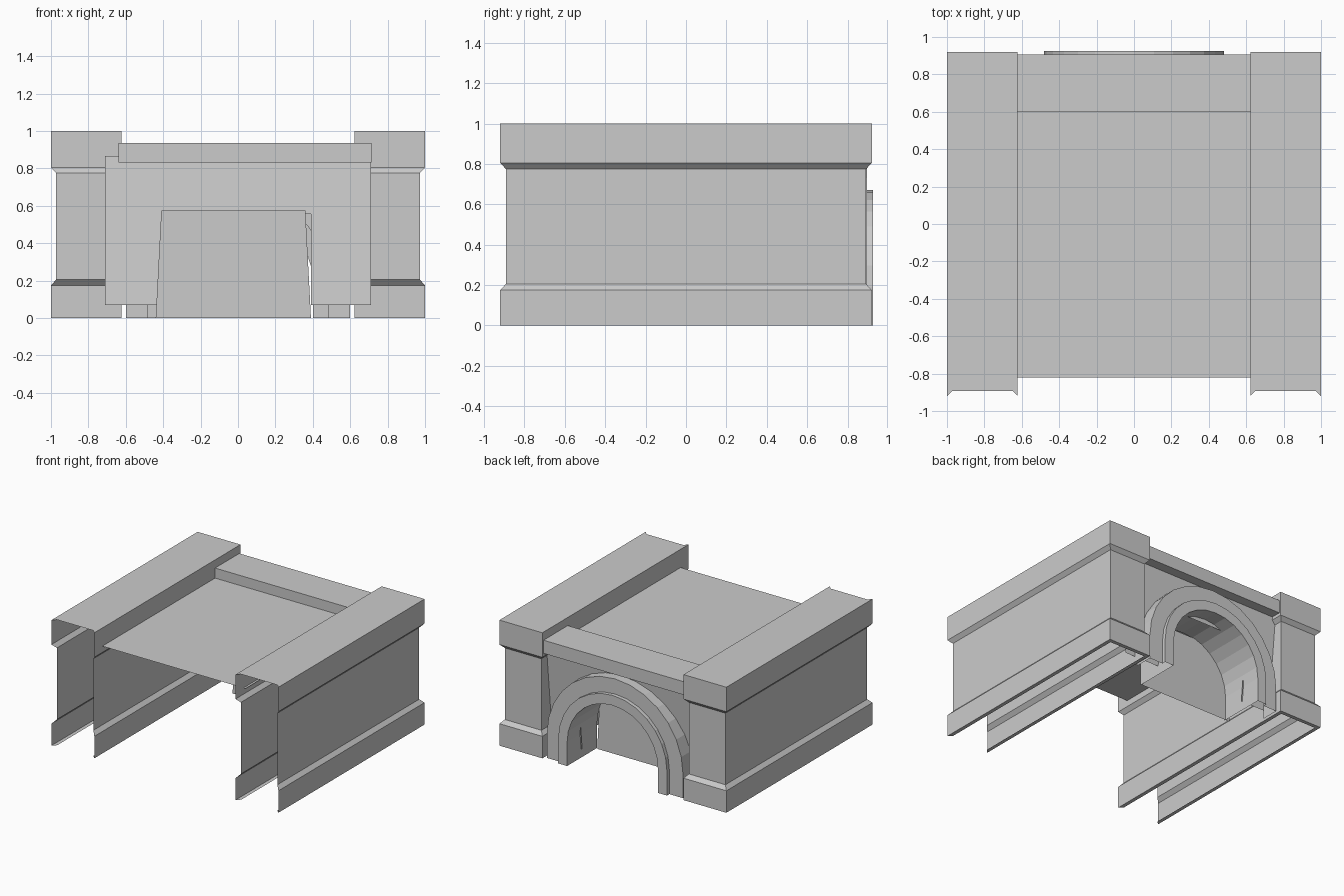
import bpy, bmesh
from math import pi, cos, sin

if "Cube" in bpy.data.objects:
    bpy.data.objects.remove(bpy.data.objects["Cube"])


def make(name, verts, faces, recalc=False):
    me = bpy.data.meshes.new(name)
    me.from_pydata(verts, [], faces)
    if recalc:
        bm = bmesh.new()
        bm.from_mesh(me)
        bmesh.ops.recalc_face_normals(bm, faces=bm.faces)
        bm.to_mesh(me)
        bm.free()
    ob = bpy.data.objects.new(name, me)
    bpy.context.collection.objects.link(ob)
    return ob


def arch(radius, y, stilt=0.19, segs=14):
    # stilted round arch outline, from foot to foot
    pts = [(radius, y, 0)]
    pts += [(radius * cos(pi * i / segs), y, stilt + radius * sin(pi * i / segs))
            for i in range(segs + 1)]
    return pts + [(-radius, y, 0)]


def loft(name, rows, recalc=False):
    # skin a list of equal-length point rows
    n = len(rows[0])
    faces = [(r * n + i, r * n + i + 1, (r + 1) * n + i + 1, (r + 1) * n + i)
             for r in range(len(rows) - 1) for i in range(n - 1)]
    return make(name, [p for row in rows for p in row], faces, recalc)


# Parapet walls: moulded profile (inset, z) run round outer, back and inner sides; front open
PROFILE = [(0.03, 0), (0, 0), (0, 0.175), (0.028, 0.205),
           (0.028, 0.775), (0, 0.805), (0, 1.0)]
X0, X1, Y = 0.622, 1.0, 0.92
for side, s in (("left", -1), ("right", 1)):
    rows = []
    for d, z in PROFILE:
        row = [(s * (X1 - d), -Y + d, z), (s * (X1 - d), Y - d, z),
               (s * (X0 + d), Y - d, z), (s * (X0 + d), -Y + d, z)]
        rows.append(row if s > 0 else row[::-1])
    loft(side + "_parapet_wall", rows)
    # flat coping with the front edge set back between the side sheets
    top = [(X1, -Y), (X1, Y), (X0, Y), (X0, -Y), (X0 + 0.028, -0.892), (X1 - 0.028, -0.892)]
    if s < 0:
        top = top[::-1]
    make(side + "_coping", [(s * x, y, 1.0) for x, y in top], [tuple(range(6))])

# Road deck
make("deck", [(-0.64, -0.82, 0.855), (0.64, -0.82, 0.855),
              (0.64, 0.61, 0.855), (-0.64, 0.61, 0.855)], [(0, 1, 2, 3)])

# Raised kerb across the back
box = [(x, y, z) for x in (-0.64, 0.715) for y in (0.6, 0.905) for z in (0.83, 0.935)]
make("back_kerb", box, [(0, 1, 3, 2), (4, 6, 7, 5), (0, 4, 5, 1),
                        (2, 3, 7, 6), (0, 2, 6, 4), (1, 5, 7, 3)], True)

# Leaning end wall with an opening behind the arch
outline = [(0.71, 0.07), (0.71, 0.865), (-0.71, 0.865), (-0.71, 0.07),
           (-0.39, 0.07), (-0.39, 0.555), (0.39, 0.555), (0.39, 0.07)]
make("end_wall", [(x, 0.75 + 0.08 * (z - 0.07) / 0.8, z) for x, z in outline],
     [(0, 1, 6, 7), (1, 2, 5, 6), (2, 3, 4, 5)])

# Arch: outer ring, projecting inner ring and tunnel barrel
loft("outer_arch_ring", [arch(0.6, 0.75), arch(0.6, 0.895), arch(0.48, 0.895)])
loft("inner_arch_ring", [arch(0.48, 0.895), arch(0.48, 0.925), arch(0.4, 0.925)])
loft("tunnel_barrel", [arch(0.4, 0.925), arch(0.4, 0.55)])

# Plate closing the tunnel
make("tunnel_plate", [(-0.44, 0.56, 0), (0.39, 0.56, 0), (0.36, 0.56, 0.575),
                      (-0.41, 0.56, 0.575)], [(3, 2, 1, 0)])
